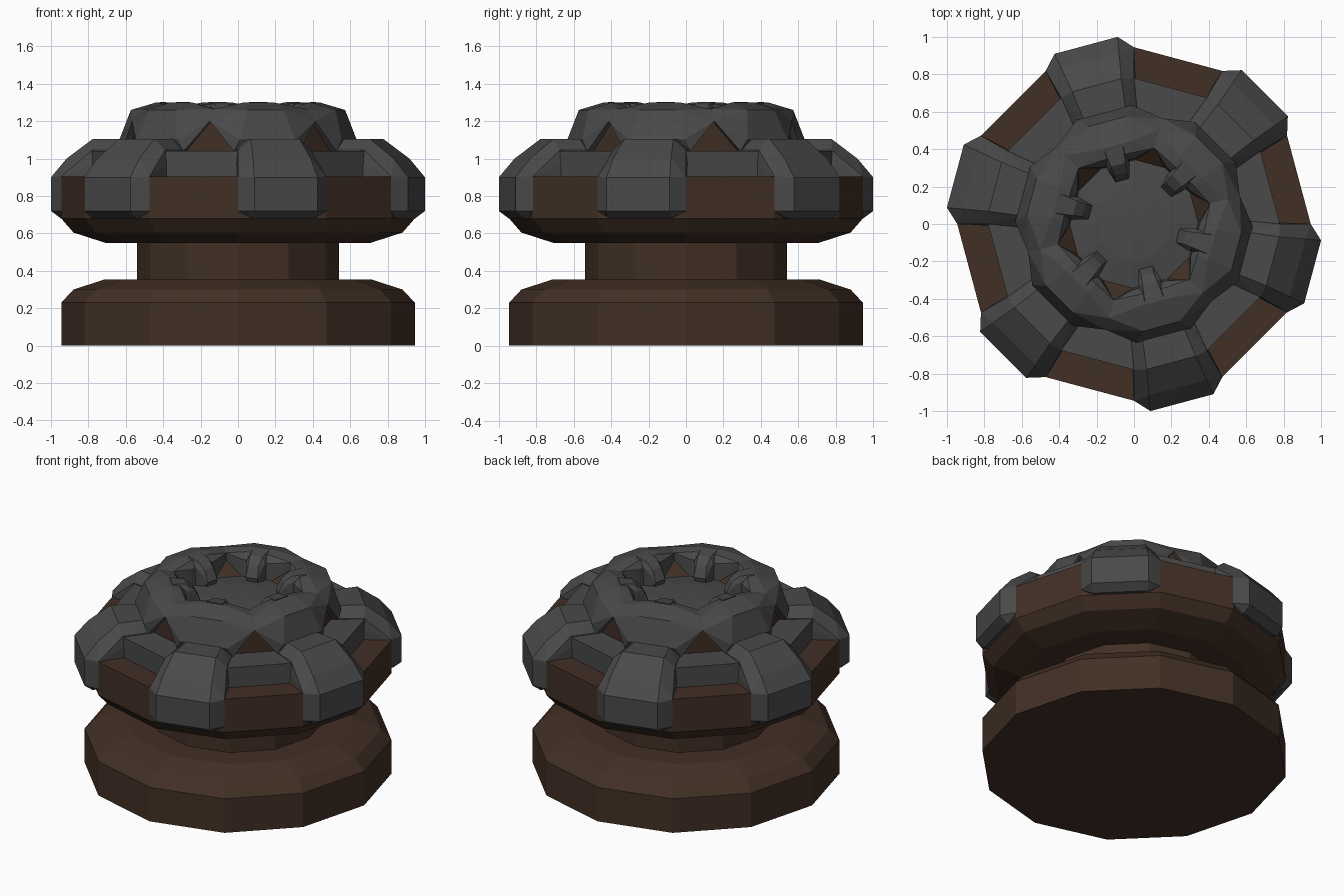
import bpy, bmesh
from math import cos, sin, radians

cube = bpy.data.objects.get("Cube")
if cube:
    bpy.data.objects.remove(cube)


def material(name, rgb):
    m = bpy.data.materials.new(name)
    m.use_nodes = True
    m.diffuse_color = (*rgb, 1)
    m.node_tree.nodes["Principled BSDF"].inputs["Base Color"].default_value = (*rgb, 1)
    return m


brown = material("dark_brown", (0.054, 0.029, 0.018))
grey = material("charcoal_grey", (0.067, 0.067, 0.067))


def polar(r, deg, z):
    return (r * cos(radians(deg)), r * sin(radians(deg)), z)


def finish(name, bm, mat):
    bmesh.ops.recalc_face_normals(bm, faces=bm.faces)
    mesh = bpy.data.meshes.new(name)
    bm.to_mesh(mesh)
    bm.free()
    mesh.materials.append(mat)
    obj = bpy.data.objects.new(name, mesh)
    bpy.context.collection.objects.link(obj)


def lathe(name, profile, mat, sides=12):
    """Closed solid of revolution with flat end caps."""
    bm = bmesh.new()
    rings = [[bm.verts.new(polar(r, 360 * i / sides, z)) for i in range(sides)]
             for r, z in profile]
    for a, b in zip(rings, rings[1:]):
        for i in range(sides):
            j = (i + 1) % sides
            bm.faces.new((a[i], a[j], b[j], b[i]))
    bm.faces.new(rings[0])
    bm.faces.new(rings[-1])
    finish(name, bm, mat)


def blocks(name, points, mat):
    """Six convex blocks; points are (half angle, radius, height), mirrored."""
    for k in range(6):
        bm = bmesh.new()
        for half, r, z in points:
            for s in (-1, 1):
                bm.verts.new(polar(r, 45 + 60 * k + s * half, z))
        hull = bmesh.ops.convex_hull(bm, input=bm.verts)
        loose = [v for v in bm.verts if not v.link_faces]
        bmesh.ops.delete(bm, geom=loose, context='VERTS')
        bmesh.ops.dissolve_limit(bm, angle_limit=radians(2),
                                 verts=bm.verts, edges=bm.edges)
        finish(f"{name}_{k + 1}", bm, mat)


# Brown pedestal, neck, bowl and inner core
lathe("pedestal_body", [
    (0.945, 0), (0.945, 0.23), (0.88, 0.30), (0.71, 0.355), (0.54, 0.355),
    (0.54, 0.55), (0.71, 0.55), (0.88, 0.605), (0.945, 0.68), (0.945, 0.905),
    (0.58, 0.905), (0.58, 1.21), (0.43, 1.21), (0.34, 1.13)], brown)

# Grey collar and the centre disc
lathe("collar", [(0.78, 0.90), (0.78, 1.04), (0.56, 1.04), (0.56, 0.90)], grey)
lathe("centre_disc", [(0.345, 1.12), (0.345, 1.14), (0.20, 1.16), (0.08, 1.165)], grey)

# Large stones around the bowl
blocks("lower_stone", [
    (10, 0.95, 0.68), (10, 1.004, 0.72), (10, 1.004, 0.90), (10, 0.92, 1.0),
    (10, 0.78, 1.105), (11, 0.58, 1.105), (15, 0.945, 0.72), (15, 0.945, 0.905),
    (15, 0.78, 1.045), (17, 0.57, 1.045), (15, 0.60, 0.70)], grey)

# Arched stones of the upper ring
blocks("upper_stone", [
    (17, 0.62, 1.04), (14, 0.635, 1.10), (10, 0.575, 1.26), (11, 0.44, 1.30),
    (12, 0.38, 1.29), (30, 0.585, 1.20), (30, 0.52, 1.265), (30, 0.42, 1.265),
    (30, 0.42, 1.20), (15, 0.35, 1.25), (15, 0.34, 1.12), (15, 0.50, 1.04)], grey)

# Small stones on the inner rim
blocks("inner_stone", [
    (7, 0.26, 1.12), (9, 0.245, 1.18), (7, 0.28, 1.25), (7, 0.33, 1.29),
    (11, 0.32, 1.25), (11, 0.32, 1.12), (7, 0.42, 1.302), (9, 0.42, 1.20)], grey)
